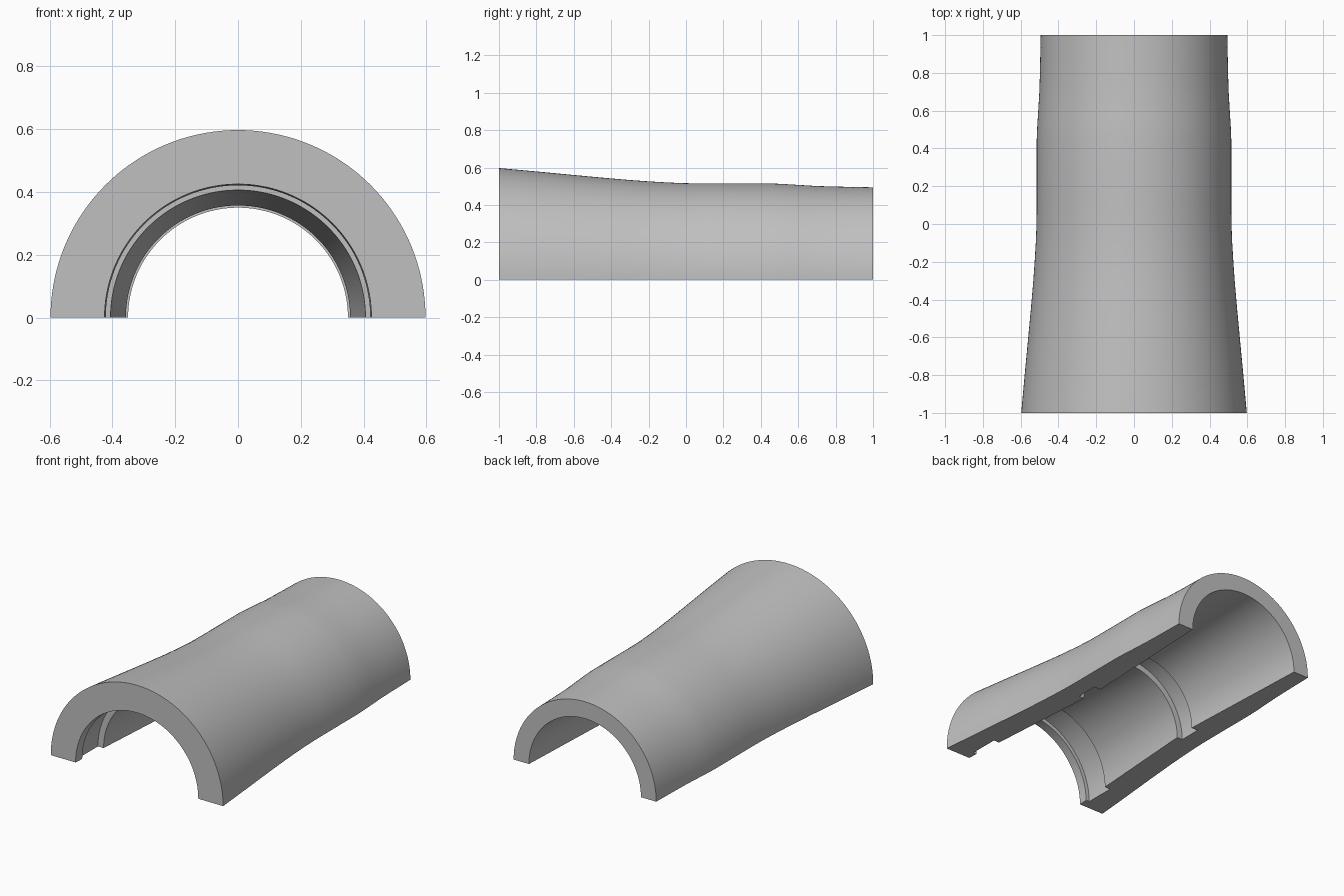
import bpy, bmesh, math

cube = bpy.data.objects.get("Cube")
if cube:
    bpy.data.objects.remove(cube, do_unlink=True)

STEPS = 72

grey = bpy.data.materials.new("plain_grey")
grey.use_nodes = True
colour = (0.53, 0.53, 0.53, 1)
grey.diffuse_color = colour
grey.node_tree.nodes["Principled BSDF"].inputs["Base Color"].default_value = colour

# Outer skin, (y, radius) from front to back
outer = [(-1, .597), (-.8, .579), (-.6, .56), (-.45, .546), (-.3, .533), (-.2, .526),
         (-.1, .52), (0, .516), (.1, .515), (.45, .515), (.52, .512), (.6, .507),
         (.7, .501), (.8, .498), (1, .494)]

# Bore from back to front: rear flare, middle groove, tapered throat, front groove, lip
inner = [(1, .388), (.11, .35), (.11, .395), (-.03, .395), (-.03, .357),
         (-.75, .406), (-.75, .445), (-.94, .445), (-.94, .421), (-1, .425)]

# Sweep the closed wall profile through half a turn about the y axis
bm = bmesh.new()
profile = outer + inner
rings = []
for i in range(STEPS + 1):
    a = math.pi * i / STEPS
    rings.append([bm.verts.new((r * math.cos(a), y, r * math.sin(a))) for y, r in profile])
n = len(profile)
for a, b in zip(rings, rings[1:]):
    for j in range(n):
        k = (j + 1) % n
        bm.faces.new((a[j], a[k], b[k], b[j]))

# Flat split faces on the ground plane
bm.faces.new(rings[0])
bm.faces.new(rings[-1][::-1])
bmesh.ops.recalc_face_normals(bm, faces=bm.faces)

mesh = bpy.data.meshes.new("half_sleeve")
bm.to_mesh(mesh)
bm.free()
mesh.materials.append(grey)
sleeve = bpy.data.objects.new("half_sleeve", mesh)
bpy.context.collection.objects.link(sleeve)

# Smooth curves with crisp rims and groove edges
bpy.ops.object.select_all(action="DESELECT")
sleeve.select_set(True)
bpy.context.view_layer.objects.active = sleeve
bpy.ops.object.shade_smooth_by_angle(angle=math.radians(30))
